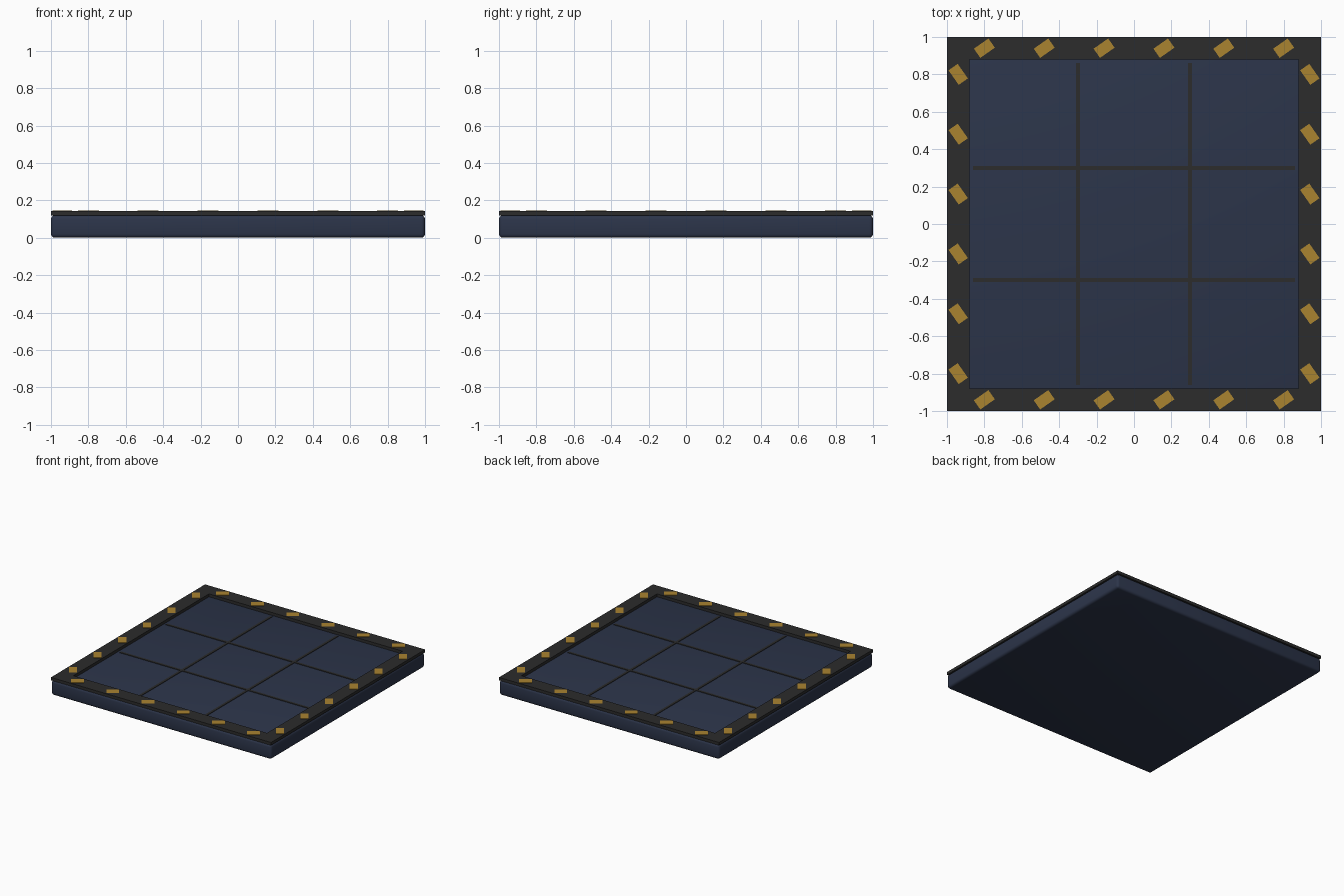
import bpy
from math import radians

cube = bpy.data.objects.get("Cube")
if cube:
    bpy.data.objects.remove(cube)


def material(name, rgb):
    m = bpy.data.materials.new(name)
    m.use_nodes = True
    m.diffuse_color = (*rgb, 1)
    m.node_tree.nodes["Principled BSDF"].inputs["Base Color"].default_value = (*rgb, 1)
    return m


NAVY = material("navy panel", (0.025, 0.035, 0.068))
CHARCOAL = material("charcoal trim", (0.025, 0.025, 0.025))
AMBER = material("amber marking", (0.40, 0.23, 0.03))


def box(name, size, centre, mat, angle=0):
    bpy.ops.mesh.primitive_cube_add(size=1, location=centre, rotation=(0, 0, radians(angle)))
    ob = bpy.context.object
    ob.name = name
    ob.scale = size
    bpy.ops.object.transform_apply(location=False, rotation=False, scale=True)
    ob.data.materials.append(mat)
    return ob


# Floor slab with softly rounded edges
slab = box("floor_slab", (2, 2, 0.12), (0, 0, 0.06), NAVY)
bevel = slab.modifiers.new("rounded_edges", "BEVEL")
bevel.width = 0.02
bevel.segments = 3
bpy.ops.object.modifier_apply(modifier=bevel.name)
bpy.ops.object.shade_smooth_by_angle(angle=radians(40))

# Raised border strips and their slanted warning marks
for sign, fb, lr in ((-1, "front", "right"), (1, "back", "left")):
    edge = sign * 0.94
    box(fb + "_border", (2, 0.12, 0.024), (0, edge, 0.132), CHARCOAL)
    box(lr + "_border", (0.12, 1.76, 0.024), (edge, 0, 0.132), CHARCOAL)
    for i in range(6):
        along = -0.8 + 0.32 * i
        box(f"{fb}_mark_{i + 1}", (0.095, 0.06, 0.006), (along, edge, 0.144), AMBER, 35)
        box(f"{lr}_mark_{i + 1}", (0.095, 0.06, 0.006), (edge, along, 0.144), AMBER, 125)

# Thin seams dividing the floor into nine panels
for sign, fb, lr in ((-1, "front", "right"), (1, "back", "left")):
    box(fb + "_seam", (1.72, 0.02, 0.006), (0, sign * 0.3, 0.121), CHARCOAL)
    box(lr + "_seam", (0.02, 1.72, 0.006), (sign * 0.3, 0, 0.121), CHARCOAL)
